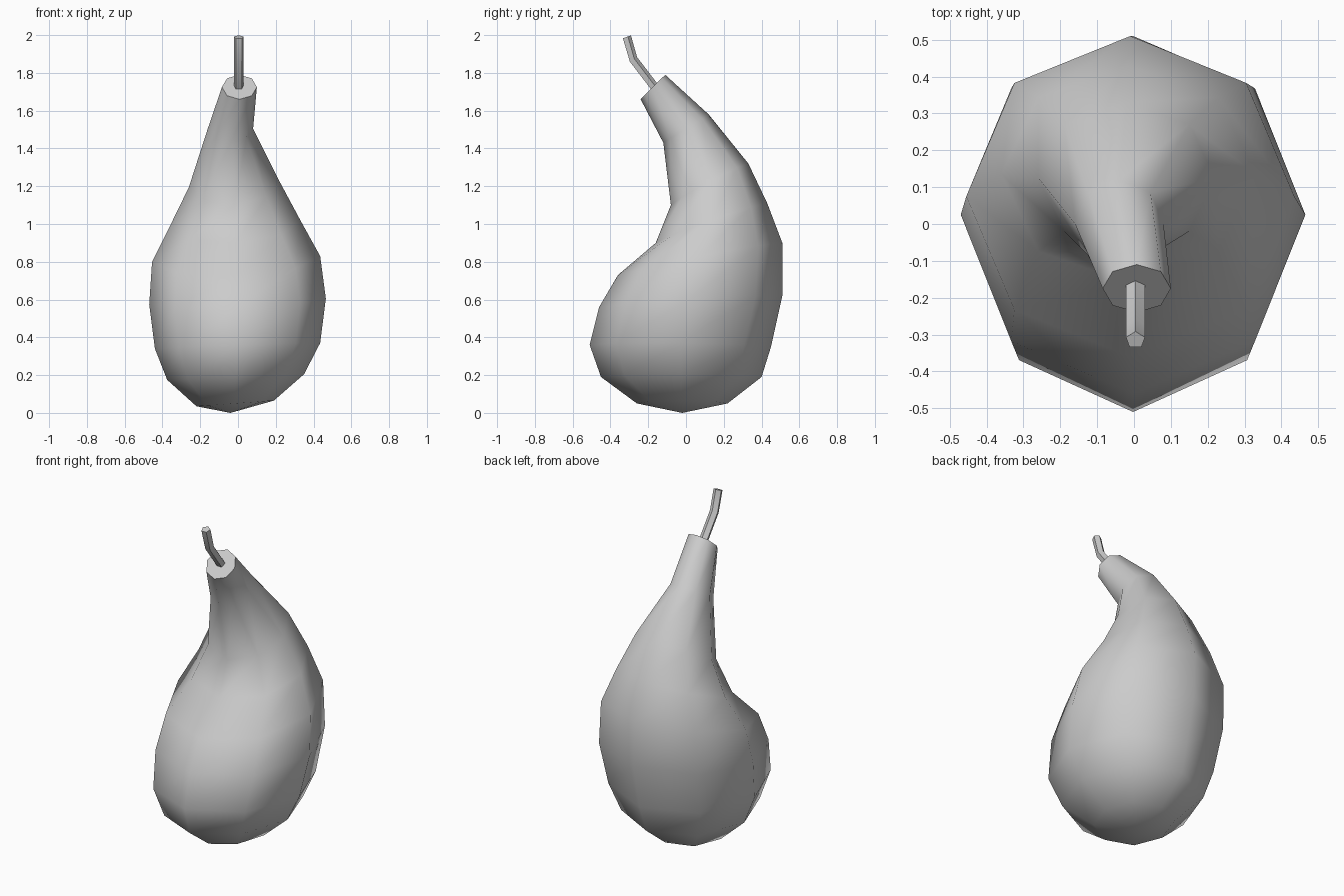
import bpy, bmesh, math
from mathutils import Vector

if "Cube" in bpy.data.objects:
    bpy.data.objects.remove(bpy.data.objects["Cube"])


def loft(name, rings, pole=None):
    """Skin a list of rings; optional pole closes the first ring as a fan."""
    bm = bmesh.new()
    loops = [[bm.verts.new(p) for p in r] for r in rings]
    n = len(loops[0])
    for a, b in zip(loops, loops[1:]):
        for i in range(n):
            j = (i + 1) % n
            bm.faces.new((a[i], a[j], b[j], b[i]))
    if pole:
        tip = bm.verts.new(pole)
        for i in range(n):
            bm.faces.new((tip, loops[0][(i + 1) % n], loops[0][i]))
    else:
        bm.faces.new(loops[0][::-1])
    bm.faces.new(loops[-1])
    bmesh.ops.recalc_face_normals(bm, faces=bm.faces[:])
    me = bpy.data.meshes.new(name)
    bm.to_mesh(me)
    bm.free()
    ob = bpy.data.objects.new(name, me)
    bpy.context.collection.objects.link(ob)
    return ob


def smooth(ob, angle):
    bpy.ops.object.select_all(action='DESELECT')
    ob.select_set(True)
    bpy.context.view_layer.objects.active = ob
    bpy.ops.object.shade_smooth_by_angle(angle=math.radians(angle))


# Gourd sections: front (y, z), back (y, z), left x, right x, side tilt
sections = [
    (-0.26, 0.05, 0.22, 0.05, -0.22, 0.19, 0.015),
    (-0.45, 0.19, 0.40, 0.19, -0.375, 0.35, 0.015),
    (-0.51, 0.36, 0.45, 0.35, -0.44, 0.435, 0.015),
    (-0.46, 0.56, 0.51, 0.62, -0.47, 0.465, 0.015),
    (-0.36, 0.73, 0.51, 0.90, -0.455, 0.435, 0.015),
    (-0.16, 0.90, 0.43, 1.11, -0.36, 0.33, 0.015),
    (-0.08, 1.10, 0.33, 1.32, -0.26, 0.22, 0.015),
    (-0.12, 1.43, 0.12, 1.58, -0.16, 0.08, 0.0),
    (-0.24, 1.66, -0.11, 1.79, -0.085, 0.10, 0.0),
]
rings = []
for fy, fz, by, bz, lx, rx, dz in sections:
    c = Vector(((lx + rx) / 2, (fy + by) / 2, (fz + bz) / 2))
    u = Vector(((rx - lx) / 2, 0, dz))
    v = Vector((0, (by - fy) / 2, (bz - fz) / 2))
    rings.append([c + u * math.cos(k * math.pi / 4) + v * math.sin(k * math.pi / 4)
                  for k in range(8)])
gourd = loft("gourd_body", rings, (-0.04, -0.02, 0.0))
smooth(gourd, 50)

# Bent five-sided stem: centre (y, z) and lean of each section
stem_rings = []
for y, z, lean in [(-0.165, 1.72, 45), (-0.28, 1.87, 32), (-0.315, 1.99, 20)]:
    t = math.radians(lean)
    v = Vector((0, math.cos(t), math.sin(t)))
    stem_rings.append([Vector((0.004, y, z)) + Vector((0.027 * math.cos(a), 0, 0))
                       + v * 0.025 * math.sin(a)
                       for a in (2 * math.pi * (k + 0.25) / 5 for k in range(5))])
stem = loft("stem", stem_rings)
smooth(stem, 30)
